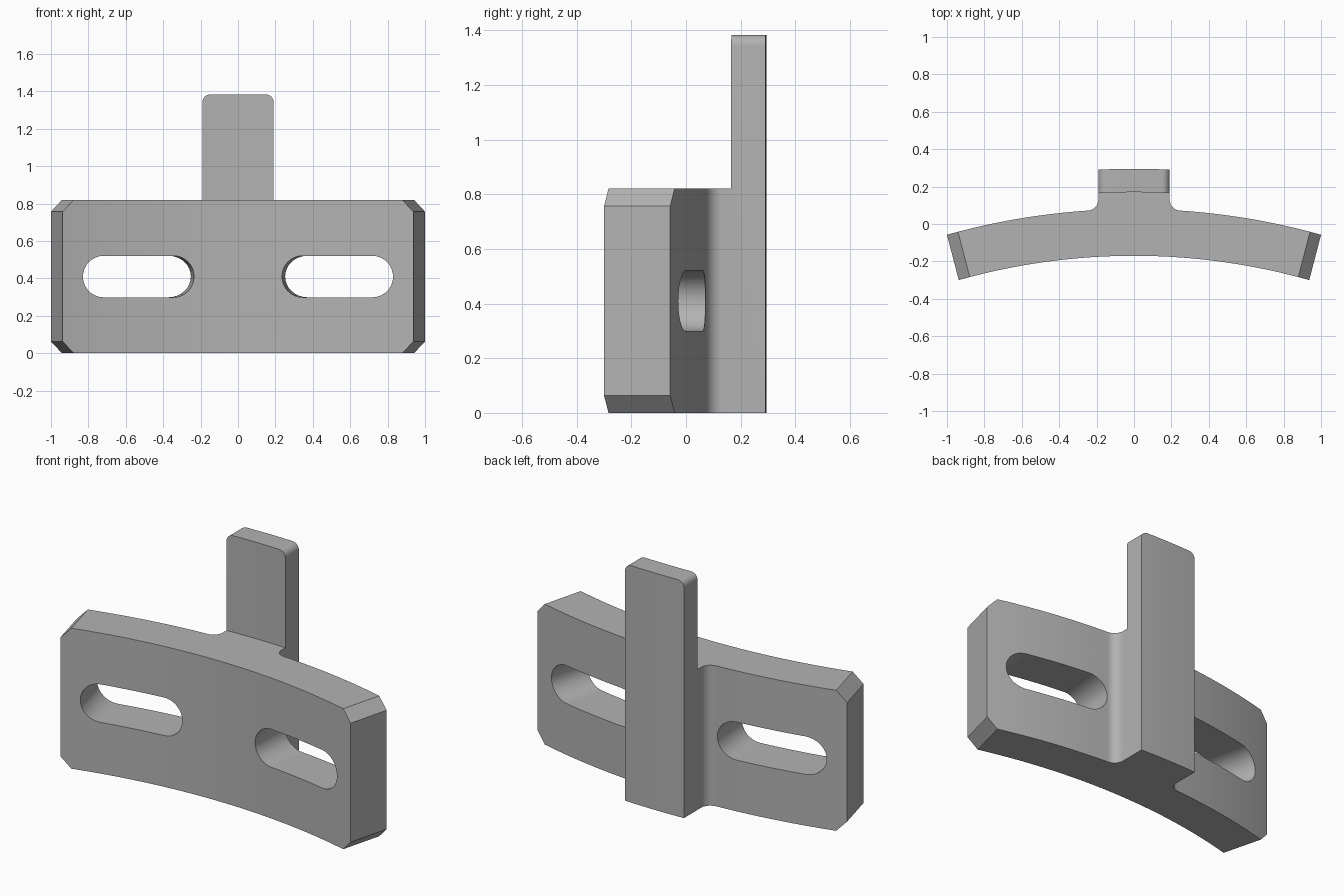
import bpy, bmesh
from math import sin, cos, asin, pi, sqrt

cube = bpy.data.objects.get("Cube")
if cube:
    bpy.data.objects.remove(cube)

# Main dimensions; every curved face shares one centre line
CY = -3.62
R_FRONT, R_BACK, R_TAB, R_STEM = 3.45, 3.70, 3.79, 3.915
BAR_H, TAB_H = 0.82, 1.383
STEM_W, FILLET, CHAMFER = 0.19, 0.06, 0.063
END_FRONT, END_BACK = 0.937, 1.0

steel = bpy.data.materials.new("plain grey")
steel.use_nodes = True
GREY = (0.45, 0.45, 0.45, 1)
steel.diffuse_color = GREY
steel.node_tree.nodes["Principled BSDF"].inputs["Base Color"].default_value = GREY


def arc_y(r, x):
    return CY + sqrt(r * r - x * x)


def arc(r, x0, x1, n):
    a0, a1 = asin(x0 / r), asin(x1 / r)
    angles = [a0 + (a1 - a0) * i / n for i in range(n + 1)]
    return [(r * sin(a), CY + r * cos(a)) for a in angles]


def loft(name, ring_a, ring_b):
    """Closed solid between two matching rings of points."""
    bm = bmesh.new()
    a = [bm.verts.new(p) for p in ring_a]
    b = [bm.verts.new(p) for p in ring_b]
    bm.faces.new(a)
    bm.faces.new(b[::-1])
    for i in range(len(a)):
        j = (i + 1) % len(a)
        bm.faces.new((a[i], b[i], b[j], a[j]))
    bmesh.ops.recalc_face_normals(bm, faces=bm.faces)
    mesh = bpy.data.meshes.new(name)
    bm.to_mesh(mesh)
    bm.free()
    mesh.materials.append(steel)
    ob = bpy.data.objects.new(name, mesh)
    bpy.context.collection.objects.link(ob)
    return ob


def extrude(name, outline, z0, z1):
    return loft(name, [(x, y, z0) for x, y in outline], [(x, y, z1) for x, y in outline])


def cut(body, cutter):
    cutter.hide_render = True
    mod = body.modifiers.new("cut", 'BOOLEAN')
    mod.operation = 'DIFFERENCE'
    mod.solver = 'EXACT'
    mod.object = cutter
    bpy.context.view_layer.objects.active = body
    bpy.ops.object.modifier_apply(modifier=mod.name)
    bpy.data.objects.remove(cutter)


# Plan outline: curved bar with a filleted stem on the back
fx = STEM_W + FILLET
fy = arc_y(R_BACK + FILLET, fx)
sweep = pi / 2 - asin(fx / (R_BACK + FILLET))
fillet = [(fx + FILLET * cos(pi + sweep * i / 10), fy + FILLET * sin(pi + sweep * i / 10))
          for i in range(11)]
back_right = fillet + arc(R_BACK, fillet[-1][0], END_BACK, 24)[1:]
back_left = [(-x, y) for x, y in reversed(back_right)]
outline = (arc(R_FRONT, END_FRONT, -END_FRONT, 56) + back_left
           + arc(R_STEM, -STEM_W, STEM_W, 12) + back_right)
bracket = extrude("curved_bracket", outline, 0, TAB_H)

# Clear everything above the bar except the upright tab
clear = arc(R_TAB, -1.2, 1.2, 76) + [(1.2, -1), (-1.2, -1)]
cut(bracket, extrude("top_cutter", clear, BAR_H, TAB_H + 0.2))

slope = (END_BACK - END_FRONT) / (arc_y(R_BACK, END_BACK) - arc_y(R_FRONT, END_FRONT))
Y0, Y1 = -0.5, 0.4
for s in (-1, 1):
    # Rounded top corner of the tab
    r, e = 0.04, 0.05
    cx, cz = STEM_W - r, TAB_H - r
    corner = [(cx + r * sin(pi / 2 * i / 8), cz + r * cos(pi / 2 * i / 8)) for i in range(9)]
    corner += [(STEM_W + e, cz), (STEM_W + e, TAB_H + e), (cx, TAB_H + e)]
    cut(bracket, loft("corner_cutter", [(s * x, Y0, z) for x, z in corner],
                      [(s * x, Y1, z) for x, z in corner]))

    # Chamfers on the bar ends, top and bottom
    for top in (True, False):
        tri = [(-CHAMFER - e, BAR_H + e), (e, BAR_H - CHAMFER - e), (e, BAR_H + e)]
        rings = []
        for y in (Y0, 0.1):
            edge = END_FRONT + slope * (y - arc_y(R_FRONT, END_FRONT))
            rings.append([(s * (edge + x), y, z if top else BAR_H - z) for x, z in tri])
        cut(bracket, loft("chamfer_cutter", *rings))

    # Long slot with round ends, widening along the radius
    x0, x1, rad, zc = 0.235, 0.829, 0.111, BAR_H / 2
    slot = []
    for c, start in ((x1 - rad, -pi / 2), (x0 + rad, pi / 2)):
        for i in range(17):
            a = start + pi * i / 16
            slot.append((c + rad * cos(a), zc + rad * sin(a)))
    rings = [[(s * x * (y - CY) / (arc_y(R_FRONT, x) - CY), y, z) for x, z in slot]
             for y in (Y0, Y1)]
    cut(bracket, loft("slot_cutter", *rings))

# Smooth curved walls, keep machined edges sharp
bpy.ops.object.select_all(action='DESELECT')
bracket.select_set(True)
bpy.context.view_layer.objects.active = bracket
bpy.ops.object.shade_smooth_by_angle(angle=0.44)
